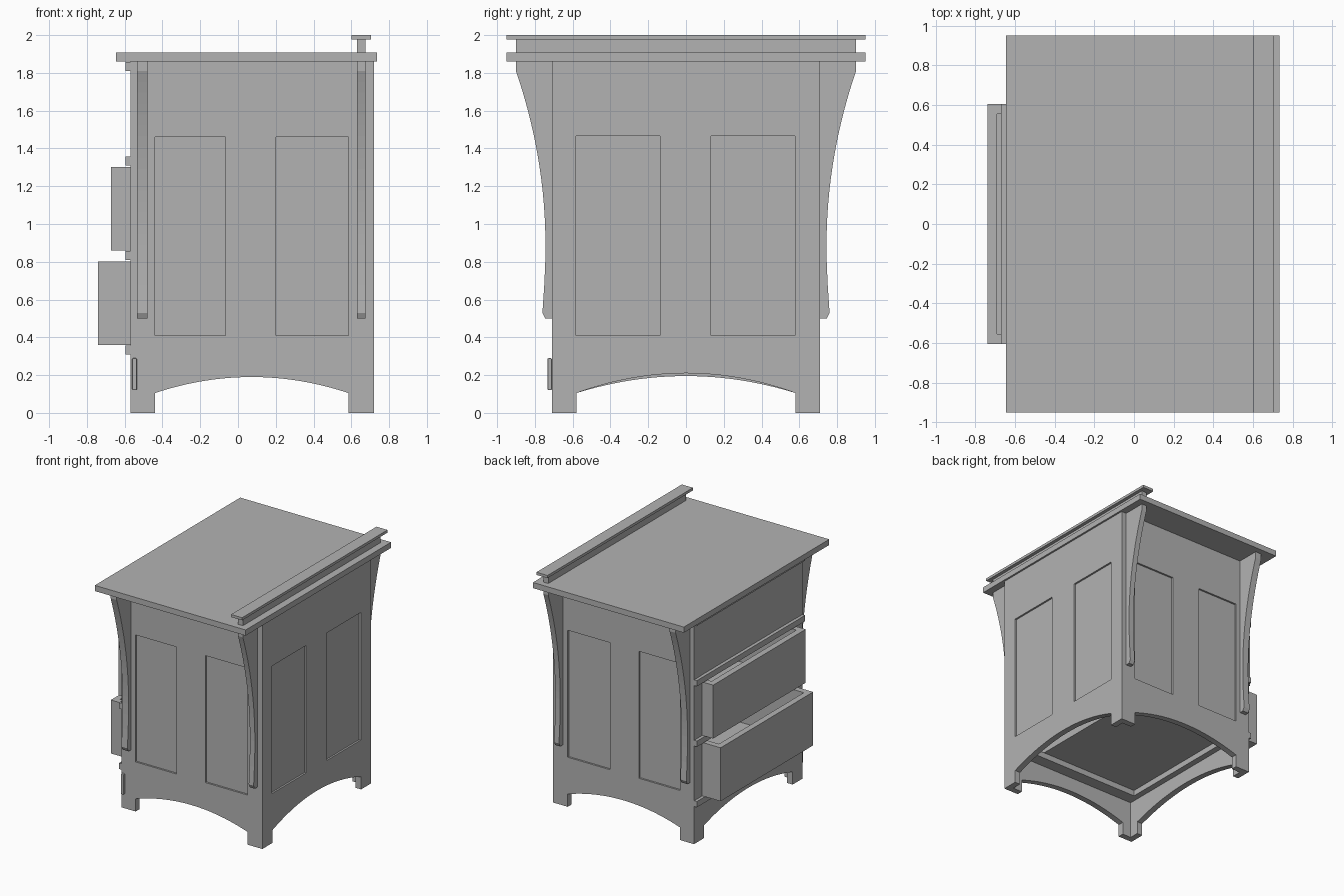
import bpy
import bmesh
from mathutils import Vector

if "Cube" in bpy.data.objects:
    bpy.data.objects.remove(bpy.data.objects["Cube"], do_unlink=True)

GREY = (0.45, 0.45, 0.45, 1)
mat = bpy.data.materials.new("plain grey")
mat.use_nodes = True
mat.diffuse_color = GREY
mat.node_tree.nodes["Principled BSDF"].inputs["Base Color"].default_value = GREY


def finish(bm, name):
    bmesh.ops.recalc_face_normals(bm, faces=bm.faces)
    mesh = bpy.data.meshes.new(name)
    bm.to_mesh(mesh)
    bm.free()
    mesh.materials.append(mat)
    obj = bpy.data.objects.new(name, mesh)
    bpy.context.scene.collection.objects.link(obj)
    return obj


def add_box(bm, lo, hi):
    verts = bmesh.ops.create_cube(bm, size=1)["verts"]
    lo, hi = Vector(lo), Vector(hi)
    for v in verts:
        v.co = (lo + hi) / 2 + v.co * (hi - lo)


def boxes(name, *spans):
    bm = bmesh.new()
    for lo, hi in spans:
        add_box(bm, lo, hi)
    return finish(bm, name)


def prism(name, points, axis, near, far):
    """Extrude a (horizontal, z) outline along x or y."""
    bm = bmesh.new()
    place = (lambda u, z: (near, u, z)) if axis == "x" else (lambda u, z: (u, near, z))
    face = bm.faces.new([bm.verts.new(place(*p)) for p in points])
    ext = bmesh.ops.extrude_face_region(bm, geom=[face])["geom"]
    step = Vector((far - near, 0, 0) if axis == "x" else (0, far - near, 0))
    bmesh.ops.translate(bm, vec=step, verts=[e for e in ext if isinstance(e, bmesh.types.BMVert)])
    return finish(bm, name)


def cut(obj, *spans):
    """Subtract boxes and keep the resulting mesh."""
    cutter = boxes("cutter", *spans)
    cutter.hide_render = True
    mod = obj.modifiers.new("cut", "BOOLEAN")
    mod.operation, mod.solver, mod.object = "DIFFERENCE", "EXACT", cutter
    graph = bpy.context.evaluated_depsgraph_get()
    mesh = bpy.data.meshes.new_from_object(obj.evaluated_get(graph))
    obj.modifiers.clear()
    obj.data = mesh
    bpy.data.objects.remove(cutter, do_unlink=True)


def arched(left, right, leg_l, leg_r, crown, spring=0.105, top=1.86, steps=24):
    """Outline of a panel with two feet and an arched lower edge."""
    pts = [(left, top), (left, 0), (leg_l, 0)]
    for i in range(steps + 1):
        t = i / steps
        pts.append((leg_l + (leg_r - leg_l) * t, spring + (crown - spring) * 4 * t * (1 - t)))
    return pts + [(leg_r, 0), (right, 0), (right, top)]


X0, X1, Y, T, TOP = -0.57, 0.72, 0.71, 0.05, 1.86
INSET = 0.015
PITCH, RAIL = 0.5, 0.31

# Side panels with sunken fields
for s, side in ((-1, "right"), (1, "left")):
    panel = prism(f"side_panel_{side}", arched(X0, X1, -0.44, 0.585, 0.19), "y", s * Y, s * (Y - T))
    ya, yb = sorted((s * (Y - INSET), s * (Y + 0.1)))
    cut(panel, *[((a, ya, 0.41), (b, yb, 1.46)) for a, b in ((-0.44, -0.065), (0.2, 0.585))])

# Back panel with sunken fields
W = Y - T
back = prism("back_panel", arched(-W, W, -0.58, 0.58, 0.21), "x", X1, X1 - T)
cut(back, *[((X1 - INSET, a, 0.41), (X1 + 0.1, b, 1.465)) for a, b in ((-0.583, -0.137), (0.133, 0.577))])

# Front frame with one tall drawer opening
front = prism("front_frame", arched(-W, W, -0.58, 0.58, 0.195), "x", X0, X0 + T)
cut(front, ((X0 - 0.1, -0.607, RAIL + 0.02), (X0 + 0.1, 0.607, 1.83)))

# Rails between drawers, each with its inner runner frame
for i in range(4):
    z0 = RAIL + PITCH * i
    z1 = z0 + 0.048
    boxes(f"drawer_rail_{i + 1}",
          ((X0 - 0.025, -Y + 0.003, z0), (X0, Y - 0.003, z1)),
          ((X0, -W, z0), (X0 + 0.1, W, z1)),
          ((X1 - 0.15, -W, z0), (X1 - T, W, z1)),
          ((X0 + 0.1, -W, z0), (X1 - 0.15, -0.56, z1)),
          ((X0 + 0.1, 0.56, z0), (X1 - 0.15, W, z1)))

# Open-topped drawers, the lower two pulled out
for name, x, z in (("lower", -0.74, 0.36), ("middle", -0.672, 0.86), ("upper", X0, 1.36)):
    bm = bmesh.new()
    add_box(bm, (x, -0.605, z), (x + 1.18, 0.605, z + 0.442))
    bm.normal_update()
    lid = max(bm.faces, key=lambda f: f.calc_center_median().z)
    bmesh.ops.inset_region(bm, faces=[lid], thickness=0.05, use_even_offset=True)
    ext = bmesh.ops.extrude_face_region(bm, geom=[lid])["geom"]
    bmesh.ops.translate(bm, vec=(0, 0, -0.4), verts=[e for e in ext if isinstance(e, bmesh.types.BMVert)])
    if lid.is_valid:
        bmesh.ops.delete(bm, geom=[lid], context="FACES_ONLY")
    finish(bm, f"{name}_drawer")

# Curved brackets under the overhanging top
profile = [(Y, TOP), (0.90, TOP), (0.90, 1.81)]
for i in range(1, 17):
    t = i / 16
    profile.append((0.744 + 0.156 * (1 - t) ** 2, 1.81 - 0.92 * t))
profile += [(0.745, 0.8), (0.75, 0.68), (0.76, 0.53), (0.745, 0.5), (Y, 0.5)]
for s, side in ((-1, "right"), (1, "left")):
    for end, a, b in (("front", -0.535, -0.48), ("back", 0.63, 0.675)):
        prism(f"bracket_{end}_{side}", [(s * y, z) for y, z in profile], "x", a, b)

# Top board and raised back rail
boxes("top_board", ((-0.645, -0.95, TOP), (0.735, 0.95, 1.907)))
boxes("back_rail_web", ((0.63, -0.90, 1.907), (0.675, 0.90, 1.98)))
boxes("back_rail_cap", ((0.602, -0.95, 1.978), (0.703, 0.95, 2.0)))

# Small upright pull on the right side
pull = boxes("side_pull", ((-0.56, -0.733, 0.12), (-0.535, -Y, 0.29)))
bevel = pull.modifiers.new("soft edges", "BEVEL")
bevel.width, bevel.segments = 0.006, 2
